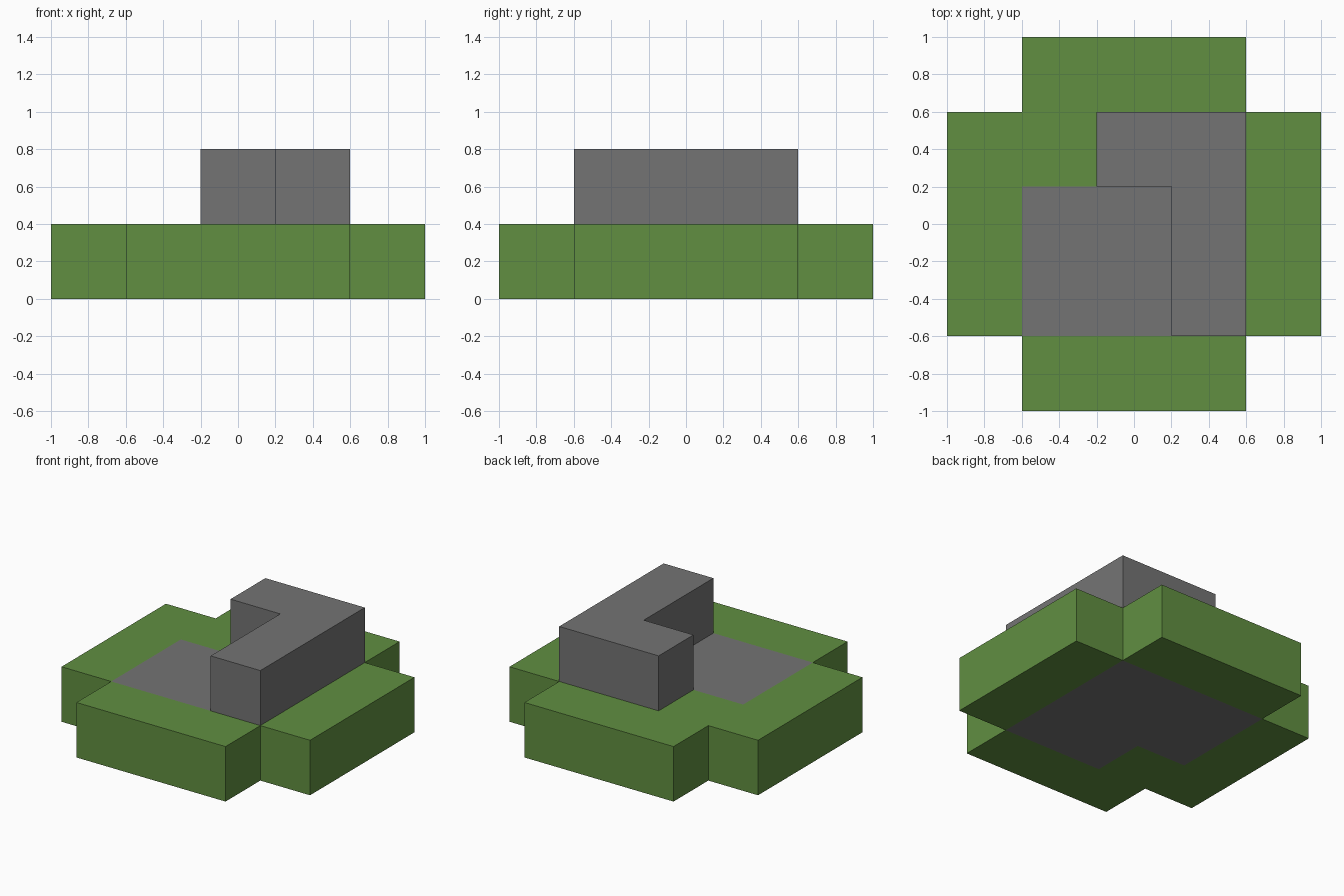
import bpy
import bmesh

CELL = 0.4

cube = bpy.data.objects.get("Cube")
if cube:
    bpy.data.objects.remove(cube, do_unlink=True)


def make_material(name, color):
    mat = bpy.data.materials.new(name)
    mat.use_nodes = True
    mat.diffuse_color = color
    bsdf = next(n for n in mat.node_tree.nodes if n.type == "BSDF_PRINCIPLED")
    bsdf.inputs["Base Color"].default_value = color
    bsdf.inputs["Roughness"].default_value = 0.9
    return mat


grass = make_material("grass_green", (0.119, 0.275, 0.053, 1))
stone = make_material("stone_grey", (0.175, 0.175, 0.175, 1))


def make_slab(name, cells, bottom, mats, rule):
    """Extrude a set of grid cells one cell high; rule(x, y, side) picks the colour."""
    bm = bmesh.new()
    for i, j in cells:
        corners = [(i - .5, j - .5), (i + .5, j - .5), (i + .5, j + .5), (i - .5, j + .5)]
        bm.faces.new([bm.verts.new((x * CELL, y * CELL, bottom)) for x, y in corners])
    bmesh.ops.remove_doubles(bm, verts=bm.verts[:], dist=0.001)
    ext = bmesh.ops.extrude_face_region(bm, geom=bm.faces[:], use_keep_orig=True)
    top = [g for g in ext["geom"] if isinstance(g, bmesh.types.BMVert)]
    bmesh.ops.translate(bm, verts=top, vec=(0, 0, CELL))
    bmesh.ops.recalc_face_normals(bm, faces=bm.faces[:])
    for face in bm.faces:
        c = face.calc_center_median() / CELL
        face.material_index = rule(round(c.x), round(c.y), round(face.normal.z))
    # Merge flat areas of the same colour
    bmesh.ops.dissolve_limit(bm, angle_limit=0.01, verts=bm.verts[:],
                             edges=bm.edges[:], delimit={"MATERIAL"})
    mesh = bpy.data.meshes.new(name)
    bm.to_mesh(mesh)
    bm.free()
    for mat in mats:
        mesh.materials.append(mat)
    obj = bpy.data.objects.new(name, mesh)
    bpy.context.collection.objects.link(obj)
    return obj


def ground_color(x, y, side):
    # Stone patch in the middle, with one corner left as grass:
    # back corner on the top face, front corner on the underside
    inside = abs(x) <= 1 and abs(y) <= 1
    return int(side != 0 and inside and (x, y) != (-1, side))


# Cross-shaped ground slab
span = range(-2, 3)
cross = [(i, j) for i in span for j in span if abs(i) < 2 or abs(j) < 2]
make_slab("ground", cross, 0, [grass, stone], ground_color)

# L-shaped stone wall
wall = [(1, -1), (1, 0), (1, 1), (0, 1)]
make_slab("stone_wall", wall, CELL, [stone], lambda x, y, side: 0)
